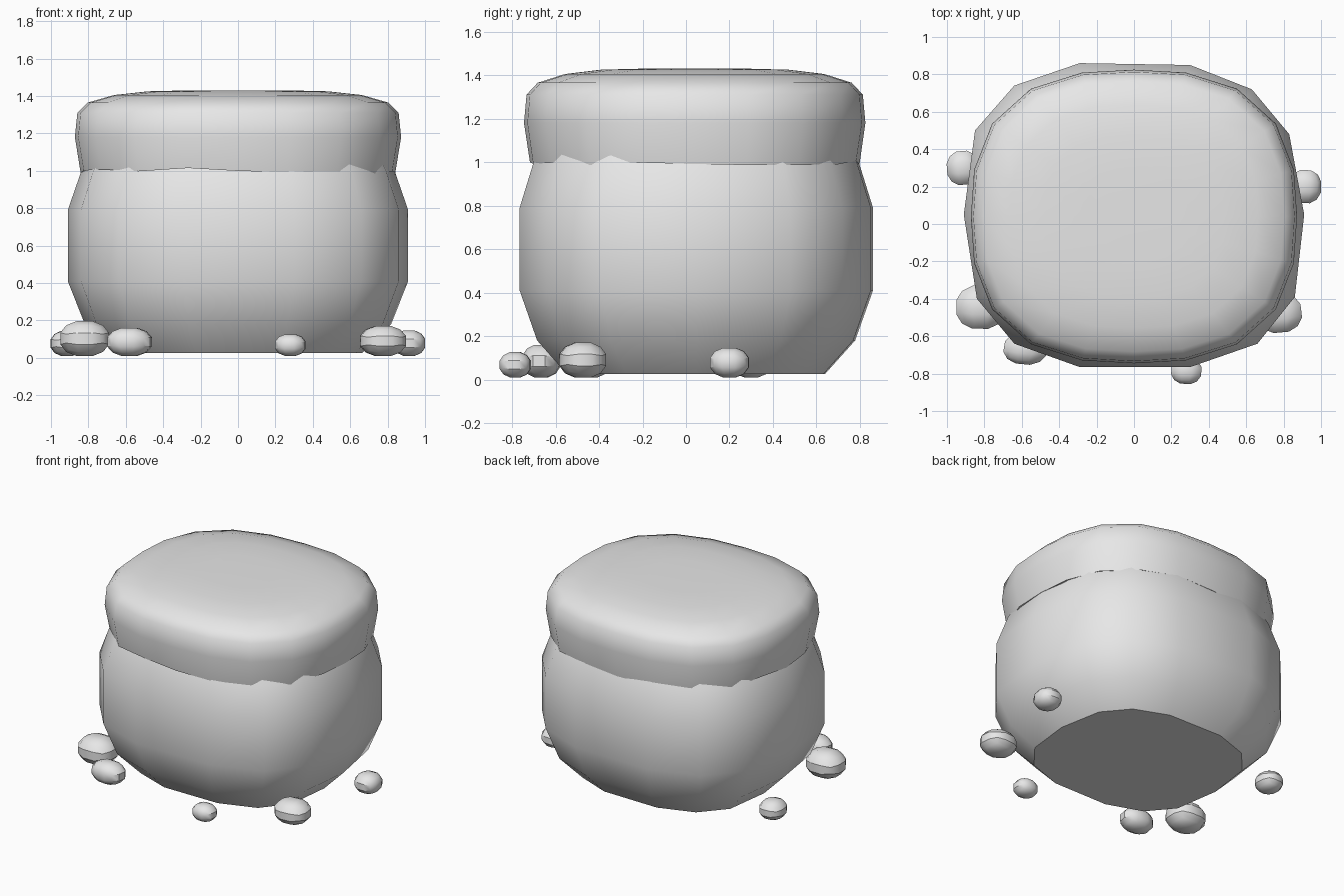
import bpy
import bmesh
import math
import random
from mathutils import Vector

random.seed(4)
CENTRE_Y = 0.04

cube = bpy.data.objects.get("Cube")
if cube:
    bpy.data.objects.remove(cube, do_unlink=True)

# Single stone colour
stone = bpy.data.materials.new("stone grey")
stone.use_nodes = True
GREY = (0.8, 0.8, 0.8, 1)
stone.diffuse_color = GREY
stone.node_tree.nodes["Principled BSDF"].inputs["Base Color"].default_value = GREY


def finish(bm, name, angle):
    """Turn a bmesh into a smooth-shaded object with sharp edges kept."""
    bmesh.ops.recalc_face_normals(bm, faces=bm.faces)
    mesh = bpy.data.meshes.new(name)
    bm.to_mesh(mesh)
    bm.free()
    mesh.materials.append(stone)
    obj = bpy.data.objects.new(name, mesh)
    bpy.context.collection.objects.link(obj)
    bpy.ops.object.select_all(action='DESELECT')
    obj.select_set(True)
    bpy.context.view_layer.objects.active = obj
    bpy.ops.object.shade_smooth_by_angle(angle=math.radians(angle))
    return obj


def loft(name, outline, profile, angle, wobble=0.0):
    """Stack scaled copies of an outline; profile holds (scale, height)."""
    bm = bmesh.new()
    rings = []
    for i, (s, z) in enumerate(profile):
        jitter = wobble if i < 2 else 0.0
        rings.append([bm.verts.new((x * s, CENTRE_Y + (y - CENTRE_Y) * s,
                                    z + random.uniform(-jitter, jitter)))
                      for x, y in outline])
    n = len(outline)
    for low, high in zip(rings, rings[1:]):
        for i in range(n):
            j = (i + 1) % n
            bm.faces.new((low[i], low[j], high[j], high[i]))
    bm.faces.new(rings[0])
    bm.faces.new(rings[-1])
    return finish(bm, name, angle)


# Faceted boulder body
body_outline = [(0.91, 0.05), (0.83, 0.48), (0.63, 0.72), (0.30, 0.85),
                (-0.29, 0.86), (-0.64, 0.74), (-0.85, 0.50), (-0.91, 0.05),
                (-0.84, -0.40), (-0.64, -0.64), (-0.29, -0.765),
                (0.30, -0.765), (0.66, -0.64), (0.86, -0.39)]
loft("boulder_body", body_outline,
     [(0.73, 0.025), (0.9, 0.18), (1, 0.41), (1, 0.79), (0.92, 1.0), (0.85, 1.12)], 35)


# Rounded-square cap overhanging the body
def rounded_square(half_x, half_y, power, sides):
    points = []
    for i in range(sides):
        c, s = (f(math.tau * i / sides) for f in (math.cos, math.sin))
        r = (abs(c) ** power + abs(s) ** power) ** (-1 / power)
        points.append((half_x * r * c, CENTRE_Y + half_y * r * s))
    return points


loft("soft_cap", rounded_square(0.872, 0.785, 2.6, 20),
     [(0.85, 1.03), (0.965, 1.0), (1, 1.18), (0.985, 1.31), (0.92, 1.365),
      (0.76, 1.405), (0.55, 1.425), (0.3, 1.43)], 60, wobble=0.015)


# Pebbles around the foot: centre x, y, then half sizes
def pebble(name, x, y, half_x, half_y, half_z):
    bm = bmesh.new()
    bmesh.ops.create_cube(bm, size=2)
    bmesh.ops.subdivide_edges(bm, edges=bm.edges[:], cuts=2, use_grid_fill=True)
    turn = random.uniform(-0.15, 0.15)
    for v in bm.verts:
        v.co = v.co.normalized()
    reach = max(v.co.z for v in bm.verts)
    for v in bm.verts:
        p = v.co / reach
        c, s = math.cos(turn), math.sin(turn)
        v.co = Vector((x + half_x * (p.x * c - p.y * s),
                       y + half_y * (p.x * s + p.y * c),
                       0.01 + half_z * (1 + p.z)))
    finish(bm, name, 33)


for spec in [("pebble_front_right_large", -0.82, -0.445, 0.13, 0.115, 0.093),
             ("pebble_front_right_small", -0.58, -0.665, 0.115, 0.085, 0.075),
             ("pebble_front", 0.28, -0.785, 0.08, 0.07, 0.058),
             ("pebble_front_left", 0.775, -0.475, 0.12, 0.105, 0.08),
             ("pebble_left", 0.915, 0.2, 0.085, 0.088, 0.068),
             ("pebble_right", -0.915, 0.3, 0.085, 0.09, 0.067)]:
    pebble(*spec)
